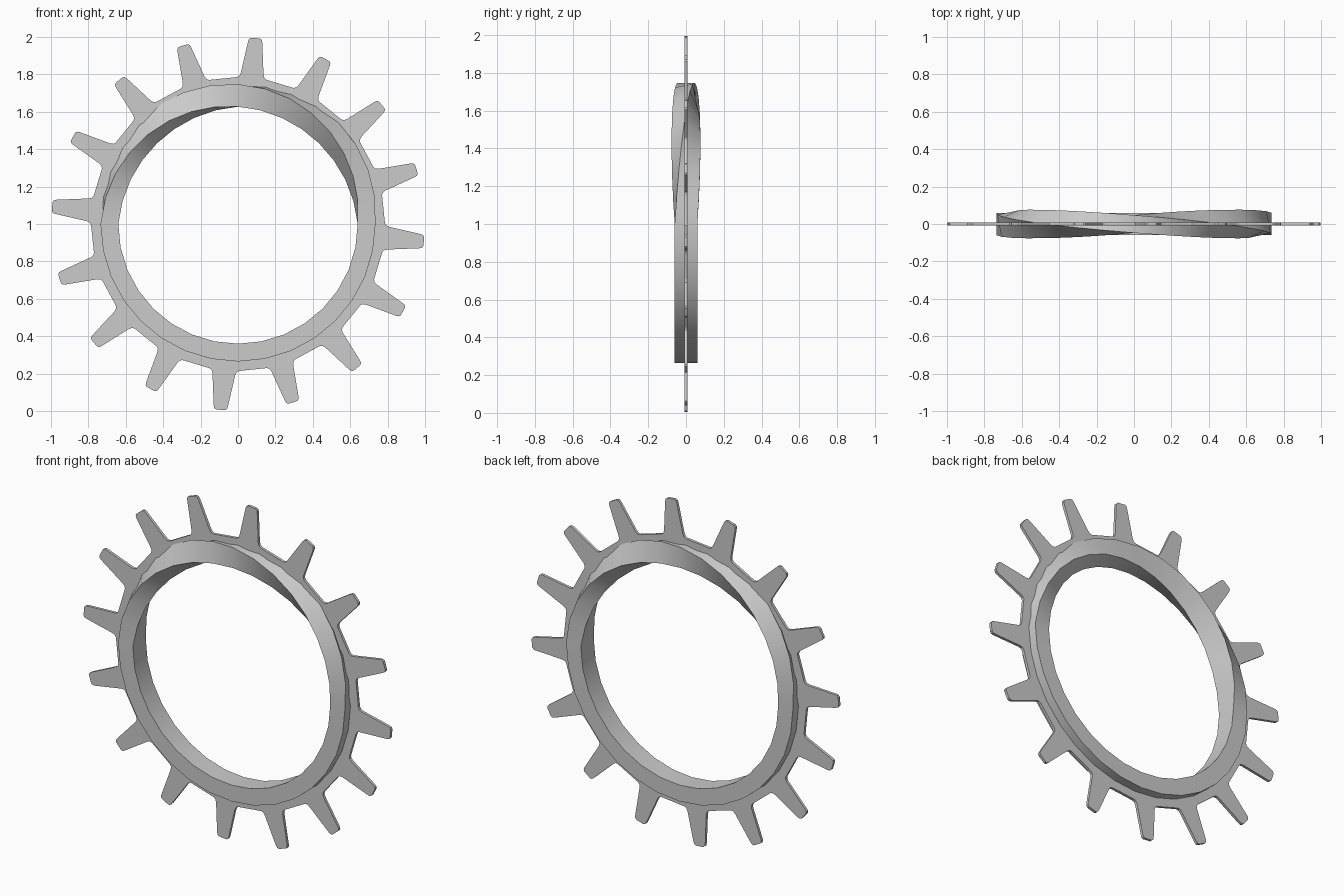
import bpy, bmesh
from math import sin, cos, pi, radians, atan2, hypot

if "Cube" in bpy.data.objects:
    bpy.data.objects.remove(bpy.data.objects["Cube"])

CENTRE_Z = 1.0


def loft_ring(name, sections, shift=0):
    """Closed loft through (angle, [(radius, y) x4]); shift re-indexes the closing seam."""
    bm = bmesh.new()
    rings = [[bm.verts.new((r * cos(a), y, CENTRE_Z + r * sin(a))) for r, y in sec]
             for a, sec in sections]
    n = len(rings)
    for i in range(n):
        cur, nxt = rings[i], rings[(i + 1) % n]
        s = shift if i == n - 1 else 0
        for k in range(4):
            j = (k + 1) % 4
            bm.faces.new((cur[k], cur[j], nxt[(j + s) % 4], nxt[(k + s) % 4]))
    bmesh.ops.recalc_face_normals(bm, faces=bm.faces)
    mesh = bpy.data.meshes.new(name)
    bm.to_mesh(mesh)
    bm.free()
    obj = bpy.data.objects.new(name, mesh)
    bpy.context.collection.objects.link(obj)
    bpy.ops.object.select_all(action='DESELECT')
    obj.select_set(True)
    bpy.context.view_layer.objects.active = obj
    bpy.ops.object.shade_smooth_by_angle(angle=radians(30))
    return obj


# Toothed plate: half tooth profile (sideways, outward), root fillet to rounded tip
half = [(0.092, 0.779), (0.078, 0.782), (0.067, 0.790), (0.061, 0.806),
        (0.038, 0.978), (0.034, 0.991), (0.024, 0.998)]
tooth = half + [(-t, r) for t, r in reversed(half)]
TEETH, THICK, INNER = 16, 0.008, 0.722
plate = []
for i in range(TEETH):
    base = radians(-5.4) + i * 2 * pi / TEETH
    for t, r in tooth:
        rad = hypot(t, r)
        plate.append((base - atan2(t, r),
                      [(INNER, -THICK), (rad, -THICK), (rad, THICK), (INNER, THICK)]))
loft_ring("toothed_plate", plate)

# Rim: rectangular band, plain below, twisting half a turn across the top
SEGS, MID, A, B = 32, 0.6875, 0.0475, 0.06
rim = []
for i in range(SEGS):
    a = 2 * pi * i / SEGS
    tw = min(a, pi)
    rim.append((a, [(MID + u * cos(tw) - v * sin(tw), u * sin(tw) + v * cos(tw))
                    for u, v in ((-A, -B), (A, -B), (A, B), (-A, B))]))
loft_ring("twisted_rim", rim, shift=2)
